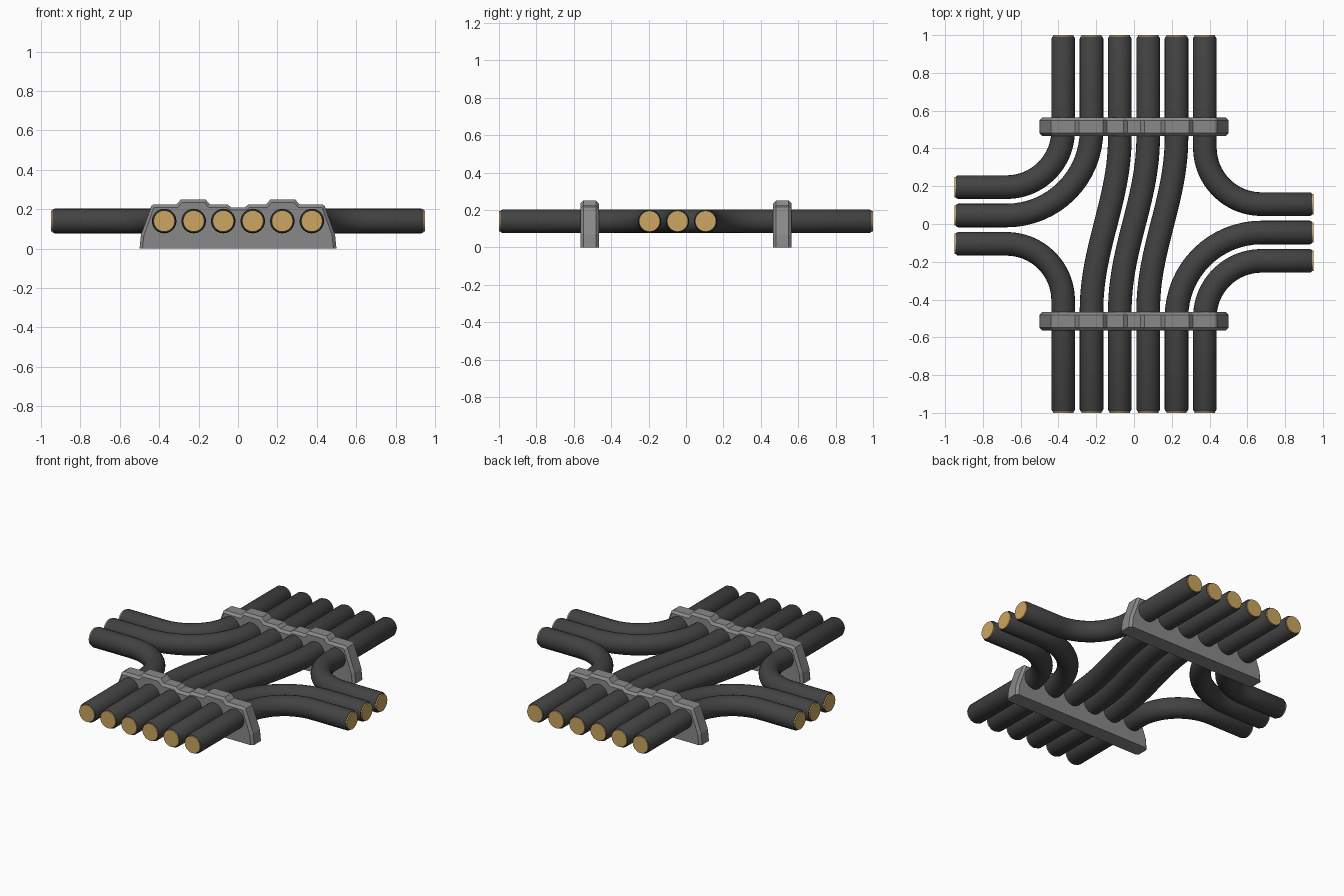
import bpy, bmesh, math
from mathutils import Vector

if "Cube" in bpy.data.objects:
    bpy.data.objects.remove(bpy.data.objects["Cube"])

Z, R, SIDES = 0.14, 0.0625, 24


def material(name, rgb):
    m = bpy.data.materials.new(name)
    m.diffuse_color = (*rgb, 1)
    m.use_nodes = True
    m.node_tree.nodes["Principled BSDF"].inputs["Base Color"].default_value = m.diffuse_color
    return m


rubber = material("dark rubber", (0.055, 0.055, 0.055))
copper = material("copper gold", (0.60, 0.38, 0.12))
metal = material("clamp grey", (0.25, 0.25, 0.25))


def finish(bm, name, mats):
    bmesh.ops.recalc_face_normals(bm, faces=bm.faces)
    mesh = bpy.data.meshes.new(name)
    bm.to_mesh(mesh)
    bm.free()
    for m in mats:
        mesh.materials.append(m)
    ob = bpy.data.objects.new(name, mesh)
    bpy.context.collection.objects.link(ob)
    return ob


def cable(name, pts):
    """Sweep a round section along a flat path, with chamfered ends and a gold core."""
    pts = [Vector(p) for p in pts]
    n = len(pts)
    tangents = [(pts[min(i + 1, n - 1)] - pts[max(i - 1, 0)]).normalized() for i in range(n)]
    a, b, ta, tb = pts[0], pts[-1], tangents[0], tangents[-1]
    ends = [(0.0, 0.054), (0.008, 0.054), (0.008, 0.057), (0.018, R)]  # distance, radius
    rings = [(a + ta * d, ta, r) for d, r in ends]
    rings += [(p, t, R) for p, t in zip(pts[1:-1], tangents[1:-1])]
    rings += [(b - tb * d, tb, r) for d, r in reversed(ends)]

    bm = bmesh.new()
    loops = []
    for p, t, r in rings:
        loop = []
        for k in range(SIDES):
            ang = 2 * math.pi * k / SIDES
            s = r * math.cos(ang)
            loop.append(bm.verts.new((p.x - t.y * s, p.y + t.x * s, Z + r * math.sin(ang))))
        loops.append(loop)
    last = len(loops) - 2
    for i, (u, v) in enumerate(zip(loops, loops[1:])):
        for k in range(SIDES):
            j = (k + 1) % SIDES
            f = bm.faces.new((u[k], u[j], v[j], v[k]))
            f.material_index = int(i in (0, last))
    for loop in (loops[0], loops[-1]):
        bm.faces.new(loop).material_index = 1
    ob = finish(bm, name, [rubber, copper])
    bpy.ops.object.select_all(action='DESELECT')
    ob.select_set(True)
    bpy.context.view_layer.objects.active = ob
    bpy.ops.object.shade_smooth_by_angle(angle=math.radians(30))


def turn(x, y_exit, r, side):
    """From the row end (side = +1 back, -1 front) round a bend to the left exit."""
    pts = [(x, side)]
    for i in range(17):
        a = math.pi / 2 * i / 16
        pts.append((x - r + r * math.cos(a), y_exit + side * (r - r * math.sin(a))))
    return pts + [(-0.95, y_exit)]


# Bending cables: three to the left, the same three turned half round to the right
bends = {"outer_bend_cable": turn(-0.375, 0.195, 0.30, 1),
         "inner_bend_cable": turn(-0.225, 0.045, 0.45, 1),
         "single_bend_cable": turn(-0.375, -0.105, 0.30, -1)}
for name, path in bends.items():
    cable(name + "_left", path)
    cable(name + "_right", [(-x, -y) for x, y in path])

# Cables running through, shifted sideways by one place
for i, x0 in enumerate((-0.15, 0.0, 0.15)):
    path = [(x0 + 0.075, 1)]
    for k in range(25):
        t = k / 24
        path.append((x0 + 0.075 * math.cos(math.pi * t), 0.46 - 0.92 * t))
    path.append((x0 - 0.075, -1))
    cable(f"through_cable_{i + 1}", path)

# Clamps: stepped profile pulled through the thickness, rim chamfered above the base
half = [(0.5, 0), (0.493, 0.07), (0.44, 0.217), (0.427, 0.225), (0.312, 0.225), (0.29, 0.25),
        (0.165, 0.25), (0.143, 0.225), (0.055, 0.225), (0.035, 0.21)]
profile = half + [(-x, z) for x, z in reversed(half)]
for name, yc in (("front_clamp", -0.515), ("back_clamp", 0.515)):
    bm = bmesh.new()
    front = [bm.verts.new((x, yc - 0.049, z)) for x, z in profile]
    back = [bm.verts.new((x, yc + 0.049, z)) for x, z in profile]
    bm.faces.new(front)
    bm.faces.new(back)
    n = len(profile)
    for i in range(n):
        j = (i + 1) % n
        bm.faces.new((front[i], front[j], back[j], back[i]))
    bmesh.ops.recalc_face_normals(bm, faces=bm.faces)
    rim = [e for e in bm.edges
           if abs(e.verts[0].co.y - e.verts[1].co.y) < 1e-4
           and max(v.co.z for v in e.verts) > 0.01]
    bmesh.ops.bevel(bm, geom=rim, offset=0.015, segments=1, affect='EDGES', clamp_overlap=True)
    finish(bm, name, [metal])
